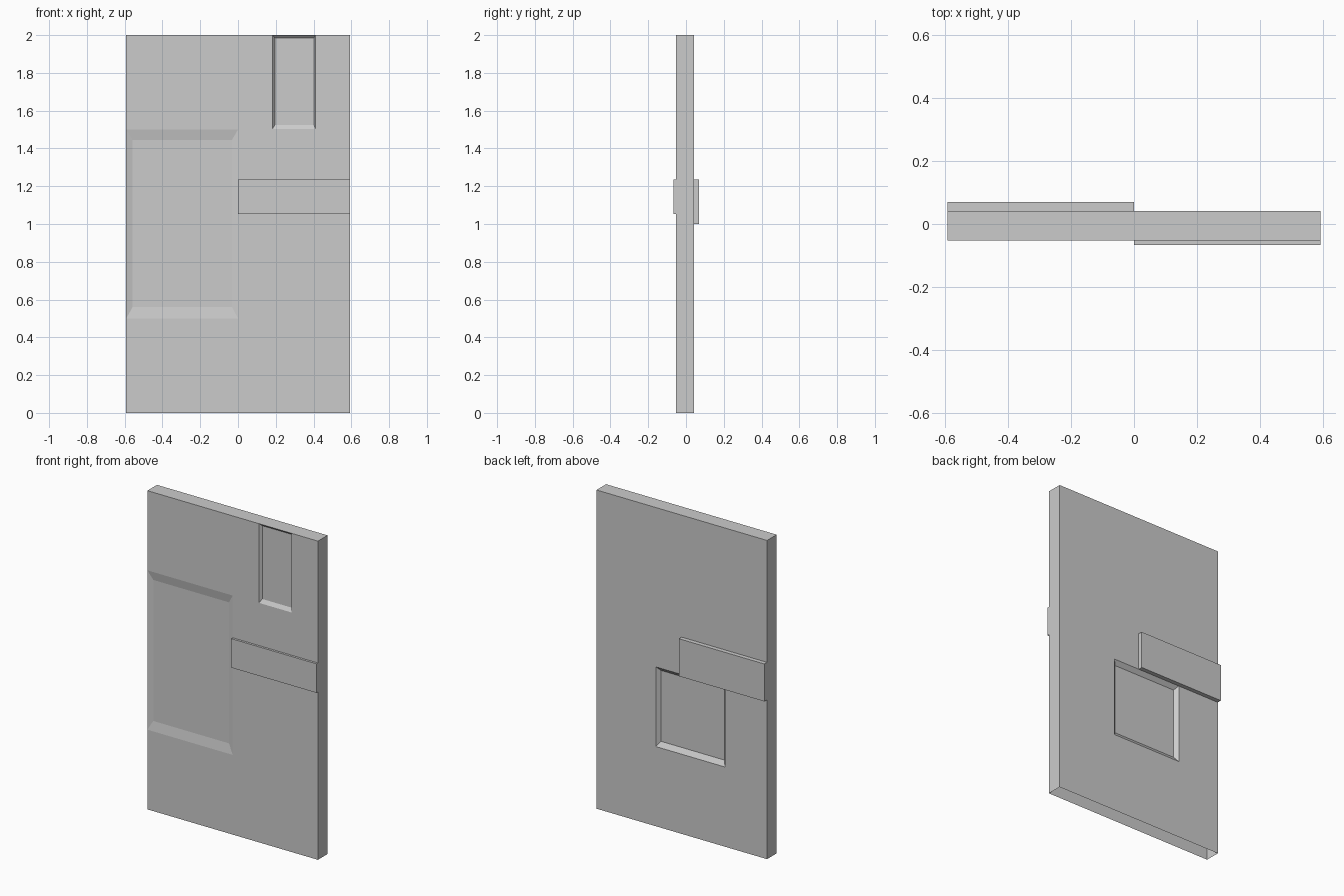
import bpy, bmesh

if "Cube" in bpy.data.objects:
    bpy.data.objects.remove(bpy.data.objects["Cube"])

W, H = 0.592, 2.0            # half width, height
FRONT, BACK = -0.053, 0.042  # slab faces
REACH = 0.067                # how far the bars stand out from y = 0


def corners(rect):
    x0, x1, z0, z1 = rect
    return [(x0, z0), (x1, z0), (x1, z1), (x0, z1)]


def panelled_face(bm, y, inward, recesses):
    """Flat slab face with bevel-sided recesses: (outer rect, inner rect, depth)."""
    def add(points):
        face = bm.faces.new([bm.verts.new(p) for p in points])
        if inward < 0:
            face.normal_flip()

    xs, zs = {-W, W}, {0.0, H}
    for outer, _, _ in recesses:
        xs.update(outer[:2])
        zs.update(outer[2:])
    xs, zs = sorted(xs), sorted(zs)

    # flat area around the recesses
    for x0, x1 in zip(xs, xs[1:]):
        for z0, z1 in zip(zs, zs[1:]):
            cx, cz = (x0 + x1) / 2, (z0 + z1) / 2
            if any(o[0] < cx < o[1] and o[2] < cz < o[3] for o, _, _ in recesses):
                continue
            add([(x, y, z) for x, z in corners((x0, x1, z0, z1))])

    # sloped sides and floor of each recess
    for outer, inner, depth in recesses:
        rim = [(x, y, z) for x, z in corners(outer)]
        floor = [(x, y + inward * depth, z) for x, z in corners(inner)]
        add(floor)
        for i in range(4):
            j = (i + 1) % 4
            add([rim[i], rim[j], floor[j], floor[i]])


def make_object(name, bm):
    bmesh.ops.remove_doubles(bm, verts=bm.verts, dist=1e-5)
    mesh = bpy.data.meshes.new(name)
    bm.to_mesh(mesh)
    bm.free()
    obj = bpy.data.objects.new(name, mesh)
    bpy.context.collection.objects.link(obj)
    return obj


def box(name, x0, x1, y0, y1, z0, z1):
    bm = bmesh.new()
    bmesh.ops.create_cube(bm, size=1)
    for v in bm.verts:
        v.co = ((x0 + x1) / 2 + v.co.x * (x1 - x0),
                (y0 + y1) / 2 + v.co.y * (y1 - y0),
                (z0 + z1) / 2 + v.co.z * (z1 - z0))
    return make_object(name, bm)


# Slab: panelled front and back, plain sides and top, open underneath
bm = bmesh.new()
panelled_face(bm, FRONT, 1, [
    ((-W, 0.0, 0.5, 1.5), (-0.558, -0.032, 0.56, 1.445), 0.01),
    ((0.183, 0.41, 1.503, H), (0.195, 0.402, 1.525, 1.985), 0.015),
])
panelled_face(bm, BACK, -1, [
    ((-0.30, 0.18, 0.5, 1.0), (-0.28, 0.16, 0.53, 0.975), 0.022),
])
for pts in (
    [(W, FRONT, 0), (W, BACK, 0), (W, BACK, H), (W, FRONT, H)],
    [(-W, BACK, 0), (-W, FRONT, 0), (-W, FRONT, H), (-W, BACK, H)],
    [(-W, FRONT, H), (W, FRONT, H), (W, BACK, H), (-W, BACK, H)],
):
    bm.faces.new([bm.verts.new(p) for p in pts])
make_object("wall_slab", bm)

# Raised bars running to opposite edges
box("front_bar", 0.0, W, -REACH, FRONT, 1.053, 1.235)
box("back_bar", -W, 0.0, BACK, REACH + 0.002, 1.0, 1.235)
